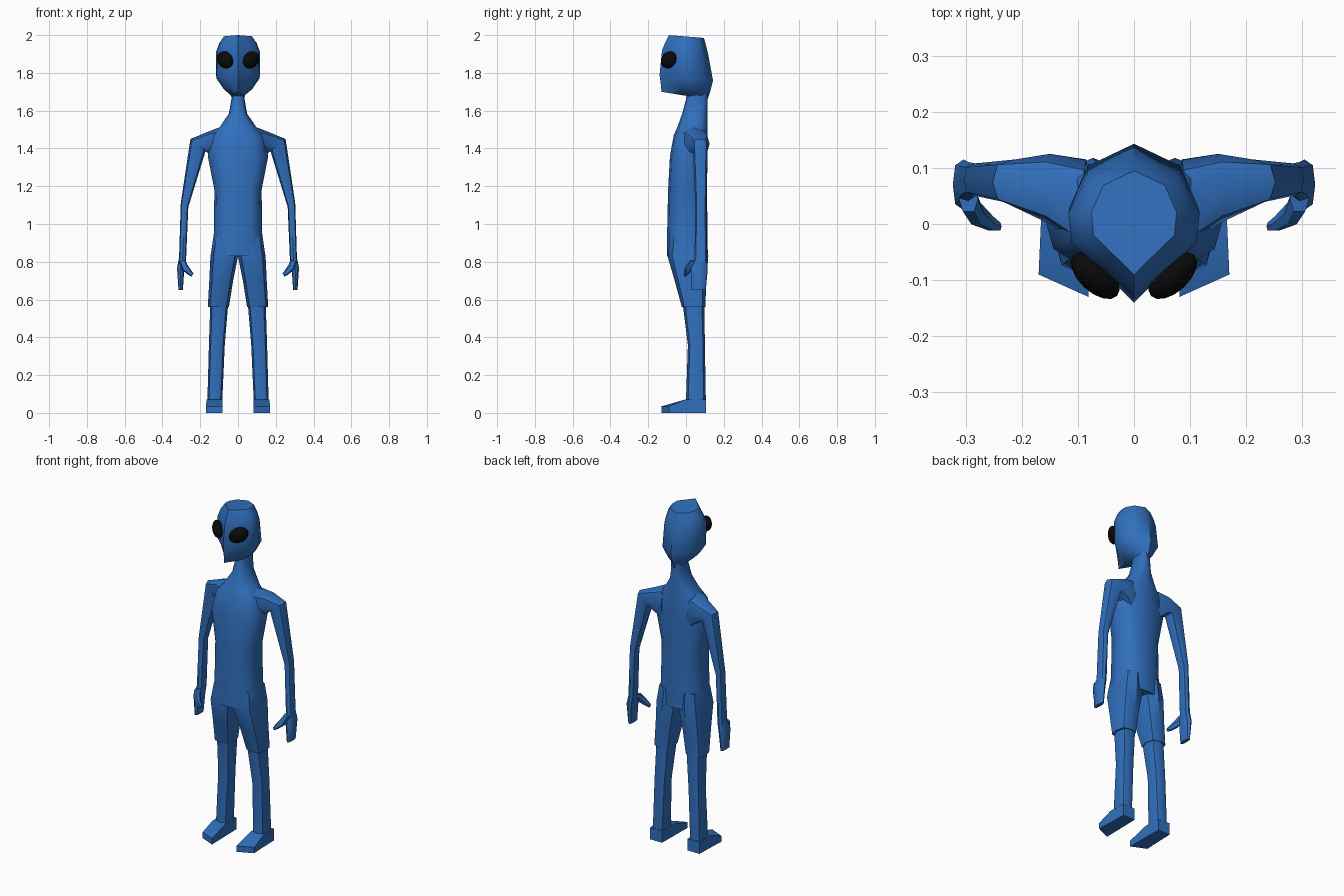
import bpy, bmesh, math
from mathutils import Vector, Matrix

if "Cube" in bpy.data.objects:
    bpy.data.objects.remove(bpy.data.objects["Cube"])


def material(name, rgb):
    m = bpy.data.materials.new(name)
    m.diffuse_color = (*rgb, 1)
    m.use_nodes = True
    m.node_tree.nodes["Principled BSDF"].inputs["Base Color"].default_value = m.diffuse_color
    return m


BLUE = material("skin blue", (0.03, 0.16, 0.51))
BLACK = material("eye black", (0.003, 0.003, 0.003))


def finish(name, bm, mat, mirror=False, angle=45):
    bmesh.ops.recalc_face_normals(bm, faces=bm.faces)
    me = bpy.data.meshes.new(name)
    bm.to_mesh(me)
    bm.free()
    me.materials.append(mat)
    ob = bpy.data.objects.new(name, me)
    bpy.context.collection.objects.link(ob)
    bpy.ops.object.select_all(action='DESELECT')
    ob.select_set(True)
    bpy.context.view_layer.objects.active = ob
    bpy.ops.object.shade_smooth_by_angle(angle=math.radians(angle))
    if mirror:
        mod = ob.modifiers.new("mirror", 'MIRROR')
        mod.use_mirror_merge = False
    return ob


def loft(name, rings, mat, mirror=False, angle=45):
    """Skin a closed tube through rings of equal point count."""
    bm = bmesh.new()
    loops = [[bm.verts.new(p) for p in r] for r in rings]
    n = len(loops[0])
    for a, b in zip(loops, loops[1:]):
        for i in range(n):
            j = (i + 1) % n
            bm.faces.new((a[i], a[j], b[j], b[i]))
    bm.faces.new(loops[0])
    bm.faces.new(loops[-1])
    return finish(name, bm, mat, mirror, angle)


def ring(xo, zo, xi, zi, yf, yb, n=8, power=0.75):
    """Rounded section between an outer and an inner edge point."""
    pts = []
    for k in range(n):
        t = 2 * math.pi * k / n
        c, s = math.cos(t), math.sin(t)
        c = math.copysign(abs(c) ** power, c) if abs(c) > 1e-6 else 0
        s = math.copysign(abs(s) ** power, s) if abs(s) > 1e-6 else 0
        pts.append(((xo + xi) / 2 + c * (xo - xi) / 2,
                    (yf + yb) / 2 + s * (yb - yf) / 2,
                    (zo + zi) / 2 + c * (zo - zi) / 2))
    return pts


# torso and neck: height, half width, front y, back y
torso = [(0.83, 0.145, -0.10, 0.115), (0.95, 0.128, -0.10, 0.115),
         (1.18, 0.125, -0.095, 0.11), (1.36, 0.16, -0.085, 0.115),
         (1.47, 0.135, -0.065, 0.115), (1.515, 0.095, -0.045, 0.115),
         (1.585, 0.048, -0.02, 0.115), (1.66, 0.035, 0.0, 0.115),
         (1.76, 0.04, 0.01, 0.118)]
loft("torso", [ring(w, z, -w, z, f, b, 12) for z, w, f, b in torso], BLUE)

# head: front z, back z, half width, front y, back y
head = [(1.70, 1.66, 0.03, -0.13, 0.115), (1.735, 1.70, 0.075, -0.133, 0.128),
        (1.79, 1.76, 0.115, -0.14, 0.143), (1.92, 1.90, 0.117, -0.127, 0.117),
        (1.965, 1.95, 0.10, -0.108, 0.105), (2.0, 1.985, 0.076, -0.09, 0.095)]
half = [(0, 0), (0.5, 0.2), (0.95, 0.38), (1, 0.6), (0.72, 0.86), (0, 1)]
outline = half + [(-x, t) for x, t in half[-2:0:-1]]
loft("head", [[(x * w, f + t * (b - f), zf + t * (zb - zf)) for x, t in outline]
              for zf, zb, w, f, b in head], BLUE)

# eyes: flattened ovals lying on the slanted face, outer ends raised
bm = bmesh.new()
bmesh.ops.create_uvsphere(bm, u_segments=16, v_segments=10, radius=1)
bm.transform(Matrix.Translation((0.069, -0.092, 1.869))
             @ Matrix.Rotation(math.radians(43), 4, 'Z')
             @ Matrix.Rotation(math.radians(-25), 4, 'Y')
             @ Matrix.Diagonal(Vector((0.055, 0.029, 0.043, 1))))
finish("eye", bm, BLACK, True)

# arms: outer x z, inner x z, front y, back y
arm = [(0.09, 1.515, 0.08, 1.30, -0.05, 0.115), (0.16, 1.488, 0.14, 1.36, 0.0, 0.125),
       (0.252, 1.45, 0.172, 1.385, 0.035, 0.115), (0.303, 1.11, 0.263, 1.09, 0.05, 0.108),
       (0.312, 0.82, 0.275, 0.81, 0.045, 0.11), (0.323, 0.77, 0.285, 0.75, 0.025, 0.115),
       (0.315, 0.65, 0.292, 0.65, 0.03, 0.105)]
loft("arm", [ring(*r) for r in arm], BLUE, True)

# thumbs reaching inward and forward
thumb = [(0.312, 0.80, 0.278, 0.81, 0.02, 0.07), (0.295, 0.755, 0.268, 0.785, -0.003, 0.04),
         (0.262, 0.73, 0.248, 0.755, -0.013, 0.015), (0.245, 0.722, 0.236, 0.738, -0.012, 0.003)]
loft("thumb", [ring(*r, n=6) for r in thumb], BLUE, True)

# thighs with a hem at the lower edge: height, inner x, outer x, front y, back y
thigh = [(0.93, 0.01, 0.128, -0.085, 0.11), (0.83, 0.0, 0.146, -0.098, 0.118),
         (0.70, 0.026, 0.152, -0.06, 0.108), (0.56, 0.048, 0.16, -0.022, 0.102)]
loft("thigh", [ring(o, z, i, z, f, b) for z, i, o, f, b in thigh], BLUE, True)

# lower legs
shin = [(0.60, 0.05, 0.146, -0.02, 0.097), (0.36, 0.07, 0.154, 0.01, 0.1),
        (0.07, 0.083, 0.162, 0.0, 0.105), (0.01, 0.083, 0.164, 0.0, 0.105)]
loft("lower_leg", [ring(o, z, i, z, f, b) for z, i, o, f, b in shin], BLUE, True)

# feet: inner x, outer x, inner y, outer y, top z, from heel to slanted toe
foot = [(0.085, 0.163, 0.105, 0.105, 0.07), (0.083, 0.166, 0.0, 0.0, 0.072),
        (0.081, 0.17, -0.13, -0.09, 0.035)]
loft("foot", [[(i, yi, 0), (o, yo, 0), (o, yo, z), (i, yi, z)]
              for i, o, yi, yo, z in foot], BLUE, True, 30)
